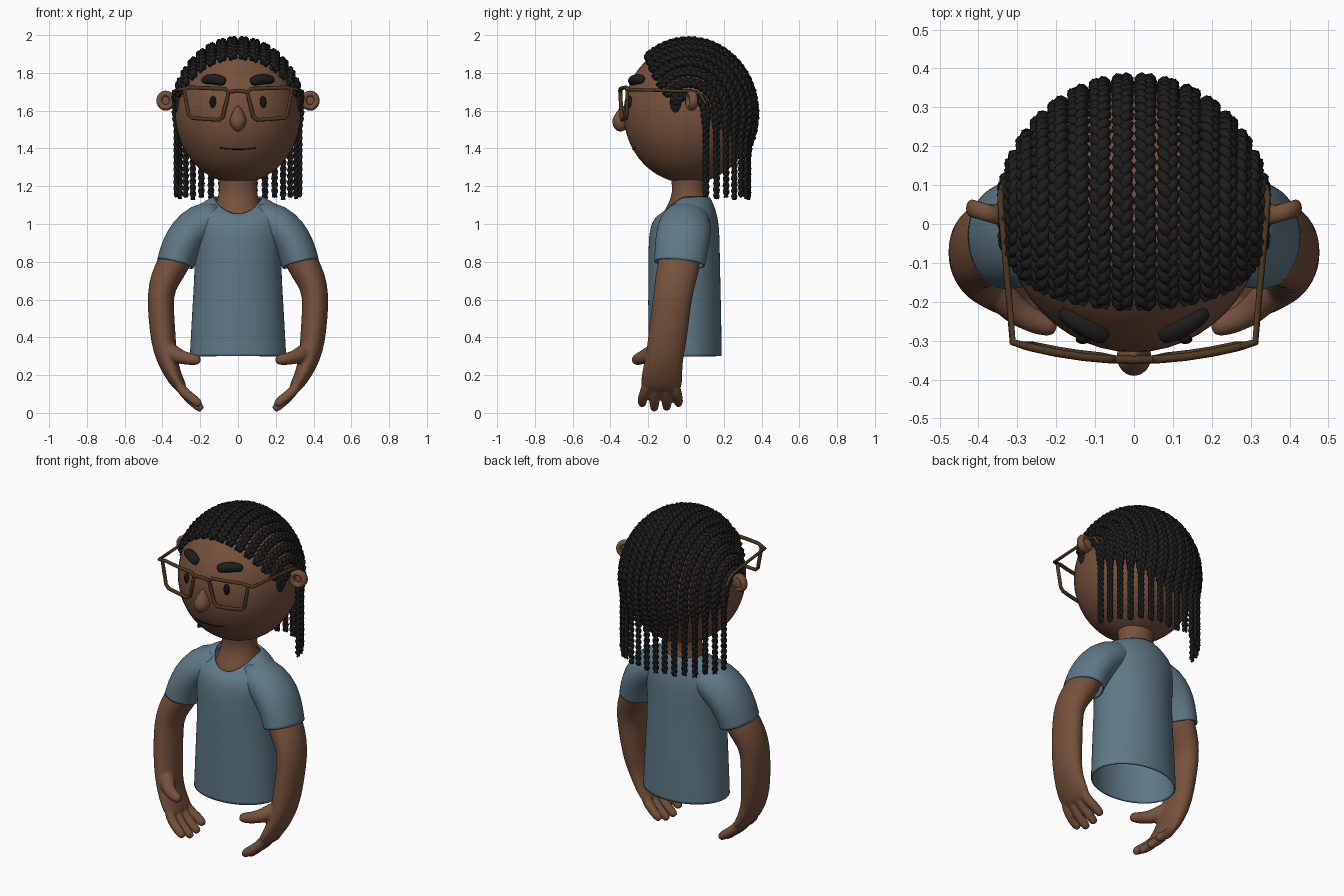
import bpy, bmesh
from math import sin, cos, pi, radians, sqrt
from mathutils import Vector, Matrix

if "Cube" in bpy.data.objects:
    bpy.data.objects.remove(bpy.data.objects["Cube"])


def mat(name, *rgb):
    m = bpy.data.materials.new(name)
    m.diffuse_color = (*rgb, 1)
    m.use_nodes = True
    m.node_tree.nodes["Principled BSDF"].inputs["Base Color"].default_value = m.diffuse_color
    return m


SKIN = mat("skin", .18, .082, .045)
SHIRT = mat("shirt_blue", .115, .19, .24)
HAIR = mat("hair_black", .012, .012, .012)
FRAME = mat("frame_brown", .075, .038, .016)
DARK = mat("dark", .008, .007, .007)
HEAD_C, HEAD_R = Vector((0, .015, 1.585)), Vector((.333, .345, .37))


def face_y(x, z):
    """Front surface of the head at x, z."""
    k = 1 - (x / HEAD_R.x) ** 2 - ((z - HEAD_C.z) / HEAD_R.z) ** 2
    return HEAD_C.y - HEAD_R.y * sqrt(max(k, 0))


def finish(name, bm, m, mirror=False, subsurf=0):
    bmesh.ops.recalc_face_normals(bm, faces=bm.faces)
    me = bpy.data.meshes.new(name)
    bm.to_mesh(me)
    bm.free()
    for p in me.polygons:
        p.use_smooth = True
    me.materials.append(m)
    ob = bpy.data.objects.new(name, me)
    bpy.context.collection.objects.link(ob)
    if subsurf:
        s = ob.modifiers.new("subsurf", 'SUBSURF')
        s.levels = s.render_levels = subsurf
    if mirror:
        ob.modifiers.new("mirror", 'MIRROR')
    return ob


def ball(bm, c, r, rot=None, seg=24):
    M = Matrix.Translation(c) @ (rot or Matrix()) @ Matrix.Diagonal((*r, 1))
    return bmesh.ops.create_uvsphere(bm, u_segments=seg, v_segments=seg * 2 // 3,
                                     radius=1, matrix=M)["verts"]


def skin_rings(bm, rings, caps):
    rows = [[bm.verts.new(p) for p in r] for r in rings]
    n = len(rows[0])
    for a, b in zip(rows, rows[1:]):
        for i in range(n):
            j = (i + 1) % n
            bm.faces.new((a[i], a[j], b[j], b[i]))
    if caps:
        bm.faces.new(rows[0])
        bm.faces.new(rows[-1])


def tube(bm, stops, n=16, caps=True):
    """Loft ellipses across a path; stops are (x, y, z, radius, radius along y)."""
    pts = [Vector(s[:3]) for s in stops]
    rings = []
    for i, s in enumerate(stops):
        t = (pts[min(i + 1, len(pts) - 1)] - pts[max(i - 1, 0)]).normalized()
        u = Vector((0, 1, 0)).cross(t).normalized()
        v = t.cross(u)
        rings.append([pts[i] + u * s[3] * cos(2 * pi * k / n) + v * s[4] * sin(2 * pi * k / n)
                      for k in range(n)])
    skin_rings(bm, rings, caps)


def curve(name, m, depth, res=2):
    cu = bpy.data.curves.new(name, 'CURVE')
    cu.dimensions = '3D'
    cu.bevel_depth, cu.bevel_resolution, cu.use_fill_caps = depth, res, True
    cu.materials.append(m)
    bpy.context.collection.objects.link(bpy.data.objects.new(name, cu))
    return cu


def spline(cu, pts, cyclic=False, radii=None):
    sp = cu.splines.new('POLY')
    sp.points.add(len(pts) - 1)
    for i, p in enumerate(pts):
        sp.points[i].co = (*p, 1)
        sp.points[i].radius = radii[i] if radii else 1
    sp.use_cyclic_u, sp.use_smooth = cyclic, True


# Head and neck
bm = bmesh.new()
ball(bm, HEAD_C, HEAD_R, seg=48)
finish("head", bm, SKIN)
bm = bmesh.new()
tube(bm, [(0, .01, .98, .15, .15), (0, .012, 1.05, .14, .138), (0, .015, 1.11, .115, .105),
          (0, .015, 1.17, .1, .088), (0, .015, 1.22, .1, .09), (0, .015, 1.28, .12, .11)], 24)
finish("neck", bm, SKIN, subsurf=1)

# Nose: ball narrowing upwards
bm = bmesh.new()
for v in ball(bm, (0, 0, 0), (.045, .05, .068)):
    k = 1 - .45 * max(v.co.z + .01, 0) / .07
    v.co = Vector((v.co.x * k, -.34 + v.co.y * k + .1 * v.co.z, 1.558 + v.co.z))
finish("nose", bm, SKIN)

# Ears: rim with a sunken bowl
bm = bmesh.new()
rings = []
for i in range(25):
    a = 2 * pi * i / 24
    d = Vector((cos(a), 0, sin(a)))
    c = Vector((.382, .03, 1.653)) + Vector((d.x * .034, .01 * d.x, d.z * .037))
    rings.append([c + d * .016 * cos(b * pi / 6) + Vector((0, .023 * sin(b * pi / 6), 0)) for b in range(12)])
skin_rings(bm, rings, False)
bmesh.ops.remove_doubles(bm, verts=bm.verts, dist=.0001)
ball(bm, (.37, .038, 1.653), (.045, .014, .036))
finish("ears", bm, SKIN, mirror=True)

# Eyes, eyebrows, sideburns and mouth
bm = bmesh.new()
ball(bm, (.132, face_y(.132, 1.645), 1.645), (.018, .012, .033))
finish("eyes", bm, DARK, mirror=True)
bm = bmesh.new()
tube(bm, [(x, face_y(x, z) - .006, z, r, r) for x, z, r in
          ((.066, 1.753, .014), (.075, 1.755, .025), (.105, 1.763, .03), (.145, 1.768, .03),
           (.178, 1.763, .023), (.19, 1.76, .012))], 12)
finish("eyebrows", bm, HAIR, mirror=True, subsurf=1)
bm = bmesh.new()
ball(bm, (.322, -.055, 1.645), (.016, .03, .055), Matrix.Rotation(radians(-8), 4, 'Z'))
finish("sideburns", bm, HAIR, mirror=True)
xs = [.0095 * i for i in range(-10, 11)]
zs = [1.402 - .006 * (1 - (x / .095) ** 2) for x in xs]
spline(curve("mouth", DARK, .0035), [(x, face_y(x, z), z) for x, z in zip(xs, zs)])

# Cornrow braids: three plaited strands following the scalp, then hanging
braids = curve("braids", HAIR, .0145, 1)
STEP, CYCLE = .009, .1
for i in range(8):
    t = i / 7
    x = .338 * sin(radians(5 + 10 * i))
    c = cos(radians(5 + 10 * i))
    a0, a1 = radians(-41 - 19 * t ** 2), radians(116 - 18 * t)
    path, a = [], a0
    while a < a1:
        p = Vector((x, .015 + .352 * c * sin(a), 1.585 + .388 * c * cos(a)))
        n = Vector((x / .338, c * sin(a), c * cos(a))).normalized()
        path.append((p, n, Vector((0, cos(a), -sin(a))), 1))
        a += STEP / (.37 * c)
    p, n = path[-1][0].copy(), Vector((path[-1][1].x, path[-1][1].y, 0)).normalized()
    k = 1
    end = 1.15 if i % 2 else 1.138
    while p.z > end:
        p = p + Vector((0, 0, -STEP))
        k = max(k - .05, .62)
        path.append((p, n, Vector((0, 0, -1)), k))
    for side in (1, -1):
        for s in range(3):
            pts, radii = [], []
            for j, (p, n, tan, k) in enumerate(path):
                ph = 2 * pi * (j * STEP / CYCLE + s / 3)
                lat = tan.cross(n).normalized()
                q = p + lat * .0155 * k * sin(ph) + n * .010 * k * sin(2 * ph)
                pts.append((side * q.x, q.y, q.z))
                radii.append(k * min(1, .55 + .2 * min(j, len(path) - 1 - j)))
            spline(braids, pts, radii=radii)

# Glasses: curved front with two rims, a bridge and temples


def lens_pt(x, z):
    return Vector((x, -.35 + .045 * (x / .31) ** 2 + .08 * (1.72 - z) * .5, z))


glasses = curve("glasses", FRAME, .0105, 2)
corners = [(.045, 1.715), (.288, 1.724), (.258, 1.562), (.085, 1.55)]
outline = []
for (xa, za), (xb, zb) in zip(corners, corners[1:] + corners[:1]):
    outline += [(xa + (xb - xa) * f, za + (zb - za) * f) for f in (.1, .36, .64, .9)]
for s in (1, -1):
    spline(glasses, [lens_pt(s * x, z) for x, z in outline], cyclic=True)
    spline(glasses, [lens_pt(s * .275, 1.718), lens_pt(s * .312, 1.712), (s * .325, -.15, 1.708),
                     (s * .342, .04, 1.702), (s * .343, .075, 1.688), (s * .338, .105, 1.635)],
           radii=[1, .9, .8, .8, .8, .7])
spline(glasses, [lens_pt(x, 1.698 + .008 * (1 - abs(x) / .055)) for x in (-.055, -.025, 0, .025, .055)])

# Shirt body: z, half width, half depth, centre y, drop at the front neckline
rows = [(.30, .256, .195, -.005, 0), (.32, .255, .195, -.005, 0), (.6, .24, .193, -.008, 0),
        (.8, .226, .19, -.01, 0), (.95, .24, .188, -.01, 0), (1.03, .255, .175, -.005, .02),
        (1.09, .225, .155, -.003, .05), (1.13, .165, .138, -.003, .08), (1.145, .128, .125, -.003, .09)]
bm = bmesh.new()
rings = []
for z, rx, ry, cy, drop in rows:
    angs = [2 * pi * k / 40 for k in range(40)]
    rings.append([(rx * cos(a), cy + ry * sin(a), z - drop * max(0, -sin(a)) ** 1.5) for a in angs])
skin_rings(bm, rings, False)
body = finish("shirt_body", bm, SHIRT, subsurf=1)
bm = bmesh.new()
tube(bm, [(.10, 0, 1.03, .098, .12), (.20, -.005, 1.003, .112, .14), (.268, -.015, .94, .109, .146),
          (.305, -.025, .87, .104, .142), (.326, -.032, .81, .101, .137), (.331, -.034, .79, .1, .136)],
     24, caps=False)
sleeves = finish("shirt_sleeves", bm, SHIRT, mirror=True, subsurf=1)
for ob in (body, sleeves):
    so = ob.modifiers.new("cloth", 'SOLIDIFY')
    so.thickness, so.offset = .01, -1

# Arms with hands, fused into one smooth skin
bm = bmesh.new()
tube(bm, [(.28, -.02, .92, .08, .1), (.34, -.035, .79, .088, .115), (.388, -.055, .71, .08, .11),
          (.413, -.07, .62, .07, .104), (.405, -.085, .5, .07, .104), (.395, -.1, .38, .067, .104),
          (.378, -.115, .29, .058, .1), (.35, -.125, .215, .046, .108), (.32, -.13, .16, .038, .112),
          (.288, -.132, .115, .028, .108)], 20)
fingers = [(-.205, -.232, .03), (-.156, -.168, .0), (-.108, -.102, .004), (-.06, -.04, .03)]
for y0, y1, up in fingers:
    tube(bm, [(.325, y0, .165, .028, .028), (.285, (y0 + y1) / 2, .105, .028, .028),
              (.24, y1, .06 + up * .5, .028, .027), (.2 + up * .3, y1, .026 + up * .8, .025, .025),
              (.188 + up * .3, y1, .014 + up * .8, .016, .016)], 12)
tube(bm, [(.375, -.14, .34, .05, .05), (.33, -.2, .305, .045, .042), (.285, -.238, .29, .036, .036),
          (.235, -.258, .282, .032, .032), (.208, -.266, .28, .026, .026), (.198, -.268, .28, .014, .014)], 12)
arms = finish("arms", bm, SKIN, subsurf=1)
rm = arms.modifiers.new("fuse", 'REMESH')
rm.mode, rm.voxel_size, rm.use_smooth_shade = 'VOXEL', .008, True
sm = arms.modifiers.new("soften", 'SMOOTH')
sm.factor, sm.iterations = .5, 4
arms.modifiers.new("mirror", 'MIRROR')
